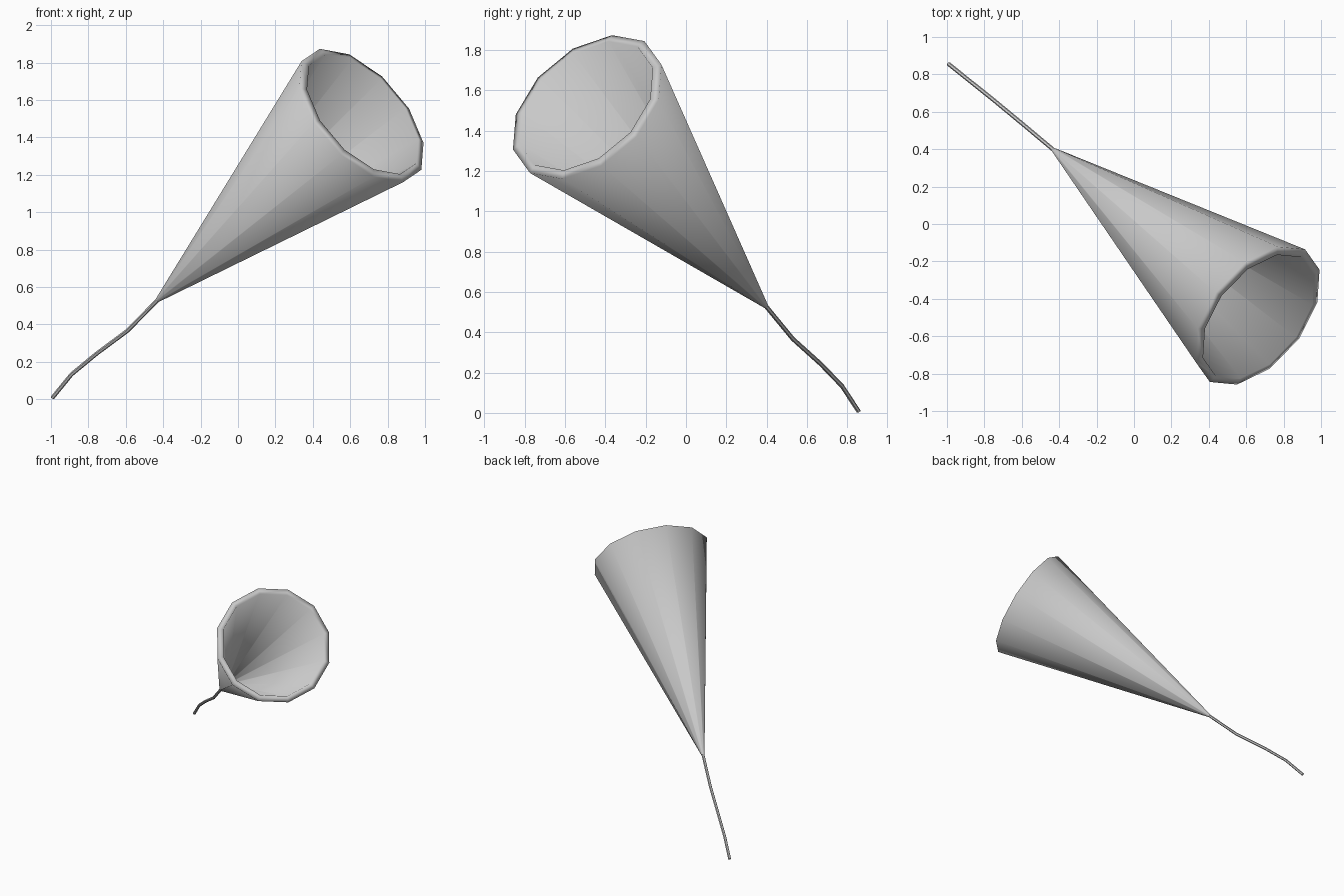
import bpy
import bmesh
from math import cos, sin, tau
from mathutils import Matrix, Vector

cube = bpy.data.objects.get("Cube")
if cube:
    bpy.data.objects.remove(cube)


def make_material(name, colour):
    mat = bpy.data.materials.new(name)
    mat.use_nodes = True
    mat.diffuse_color = colour
    mat.node_tree.nodes["Principled BSDF"].inputs["Base Color"].default_value = colour
    return mat


grey = make_material("plain grey", (0.58, 0.58, 0.58, 1))

SIDES = 12
tip = Vector((-0.43, 0.396, 0.53))
mouth = Vector((0.66, -0.49, 1.517))
corner = Vector((-0.224, 0.124, 0.356))  # direction to one rim corner

# Frame along the cone's axis
length = (mouth - tip).length
z_axis = (mouth - tip).normalized()
x_axis = (corner - z_axis * corner.dot(z_axis)).normalized()
y_axis = z_axis.cross(x_axis)
frame = Matrix.Translation(tip) @ Matrix((x_axis, y_axis, z_axis)).transposed().to_4x4()

# Hollow cone: outer wall, thick rim and inner wall
bm = bmesh.new()
profile = [(0.012, 0), (0.438, length), (0.393, length + 0.011), (0.01, 0.21)]
rings = []
for radius, height in profile:
    rings.append([bm.verts.new((radius * cos(tau * i / SIDES), radius * sin(tau * i / SIDES), height))
                  for i in range(SIDES)])
for low, high in zip(rings, rings[1:]):
    for i in range(SIDES):
        j = (i + 1) % SIDES
        bm.faces.new((low[i], low[j], high[j], high[i])).smooth = True
bm.faces.new(rings[0][::-1])
bm.faces.new(rings[-1])
bm.transform(frame)
bmesh.ops.recalc_face_normals(bm, faces=bm.faces)
mesh = bpy.data.meshes.new("hollow_cone")
bm.to_mesh(mesh)
bm.free()
mesh.materials.append(grey)
bpy.context.collection.objects.link(bpy.data.objects.new("hollow_cone", mesh))

# Wavy string trailing from the tip
path = [tip + z_axis * 0.02, tip, (-0.59, 0.53, 0.367), (-0.757, 0.668, 0.243),
        (-0.89, 0.774, 0.133), (-0.992, 0.856, 0.008)]
curve = bpy.data.curves.new("string", "CURVE")
curve.dimensions = "3D"
curve.bevel_depth = 0.011
curve.bevel_resolution = 1
curve.use_fill_caps = True
spline = curve.splines.new("POLY")
spline.points.add(len(path) - 1)
for point, co in zip(spline.points, path):
    point.co = (*co, 1)
curve.materials.append(grey)
string = bpy.data.objects.new("string", curve)
bpy.context.collection.objects.link(string)
bpy.ops.object.select_all(action="DESELECT")
string.select_set(True)
bpy.context.view_layer.objects.active = string
bpy.ops.object.convert(target="MESH")
bpy.ops.object.shade_smooth_by_angle()
